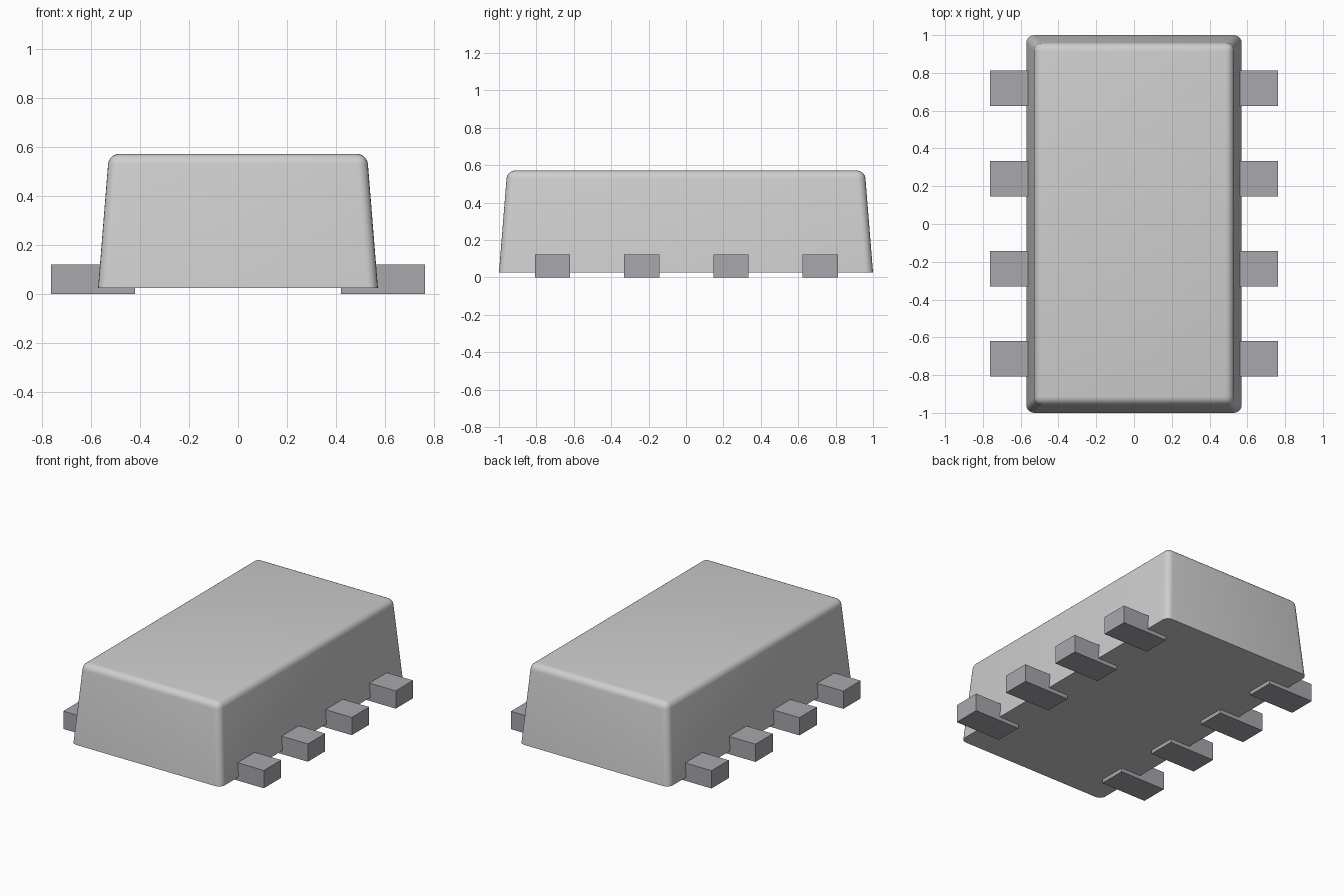
import bpy, bmesh, math

old = bpy.data.objects.get("Cube")
if old:
    bpy.data.objects.remove(old, do_unlink=True)


def material(name, color):
    m = bpy.data.materials.new(name)
    m.use_nodes = True
    m.diffuse_color = color
    m.node_tree.nodes["Principled BSDF"].inputs["Base Color"].default_value = color
    return m


def make_object(name, bm, mat):
    mesh = bpy.data.meshes.new(name)
    bm.to_mesh(mesh)
    bm.free()
    mesh.materials.append(mat)
    obj = bpy.data.objects.new(name, mesh)
    bpy.context.collection.objects.link(obj)
    return obj


def box(x0, x1, y0, y1, z0, z1):
    bm = bmesh.new()
    bmesh.ops.create_cube(bm, size=1)
    for v in bm.verts:
        v.co.x = x1 if v.co.x > 0 else x0
        v.co.y = y1 if v.co.y > 0 else y0
        v.co.z = z1 if v.co.z > 0 else z0
    return bm


body_grey = material("light grey plastic", (0.62, 0.62, 0.62, 1))
pin_grey = material("metal grey", (0.39, 0.39, 0.42, 1))

# Tapered body, rounded everywhere except around the flat underside
base_z, top_z, inset = 0.026, 0.572, 0.044
bm = box(-0.57, 0.57, -1, 1, base_z, top_z)
for v in bm.verts:
    if v.co.z > 0.3:
        v.co.x -= math.copysign(inset, v.co.x)
        v.co.y -= math.copysign(inset, v.co.y)
rounded = [e for e in bm.edges if max(v.co.z for v in e.verts) > 0.3]
bmesh.ops.bevel(bm, geom=rounded, offset=0.042, segments=5, profile=0.5,
                affect='EDGES', clamp_overlap=True)
body = make_object("body", bm, body_grey)
bpy.context.view_layer.objects.active = body
body.select_set(True)
bpy.ops.object.shade_smooth_by_angle(angle=math.radians(35))

# Four square contact pins along each long side
pitch, half_width = 0.477, 0.094
for side, label in ((1, "left"), (-1, "right")):
    for i in range(4):
        y = (i - 1.5) * pitch + 0.002
        x0, x1 = sorted((side * 0.42, side * 0.762))
        make_object(f"{label}_pin_{i + 1}",
                    box(x0, x1, y - half_width, y + half_width, 0, 0.122), pin_grey)
